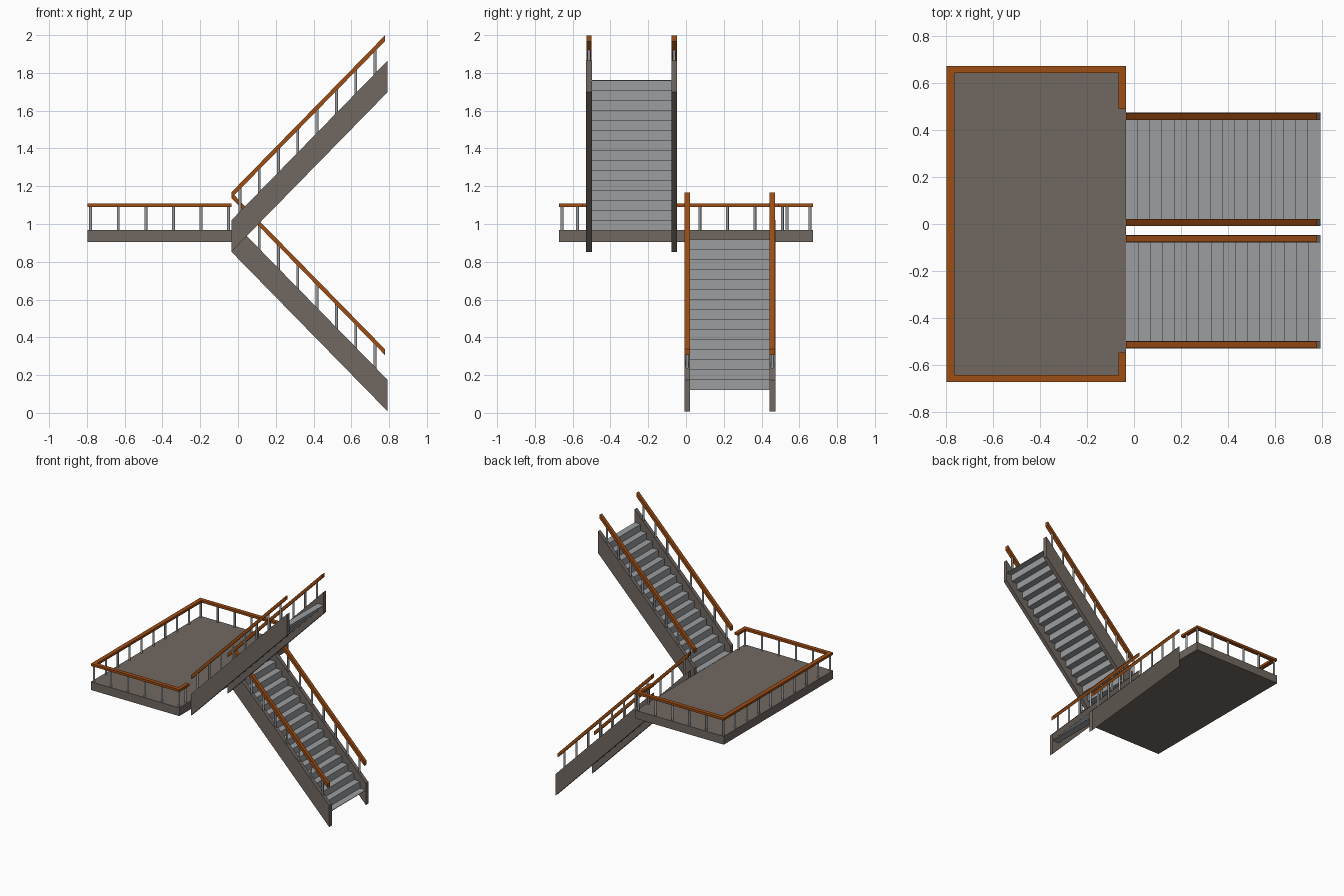
import bpy, bmesh, math
from mathutils import Vector

if "Cube" in bpy.data.objects:
    bpy.data.objects.remove(bpy.data.objects["Cube"])


def material(name, rgb):
    m = bpy.data.materials.new(name)
    m.diffuse_color = (*rgb, 1)
    m.use_nodes = True
    m.node_tree.nodes["Principled BSDF"].inputs["Base Color"].default_value = m.diffuse_color
    return m


BROWN = material("brown_grey", (0.165, 0.138, 0.120))
GREY = material("steel_grey", (0.33, 0.34, 0.35))
WOOD = material("orange_wood", (0.34, 0.075, 0.007))


def finish(name, bm, mat):
    bmesh.ops.recalc_face_normals(bm, faces=bm.faces)
    me = bpy.data.meshes.new(name)
    bm.to_mesh(me)
    bm.free()
    me.materials.append(mat)
    ob = bpy.data.objects.new(name, me)
    bpy.context.collection.objects.link(ob)
    return ob


def prism(name, pts, axis, lo, hi, mat):
    """Extrude a closed outline: (x, z) along y, or (x, y) along z."""
    bm = bmesh.new()
    if axis == 'y':
        vs = [bm.verts.new((a, lo, b)) for a, b in pts]
        d = Vector((0, hi - lo, 0))
    else:
        vs = [bm.verts.new((a, b, lo)) for a, b in pts]
        d = Vector((0, 0, hi - lo))
    f = bm.faces.new(vs)
    r = bmesh.ops.extrude_face_region(bm, geom=[f])
    bmesh.ops.translate(bm, vec=d, verts=[v for v in r['geom'] if isinstance(v, bmesh.types.BMVert)])
    return finish(name, bm, mat)


def posts(name, spots):
    """Round balusters, each spot is (x, y, z_low, z_high)."""
    bm = bmesh.new()
    for x, y, z0, z1 in spots:
        r = bmesh.ops.create_cone(bm, cap_ends=True, segments=10, radius1=0.008,
                                  radius2=0.008, depth=z1 - z0)
        bmesh.ops.translate(bm, vec=(x, y, (z0 + z1) / 2), verts=r['verts'])
    for f in bm.faces:
        f.smooth = len(f.verts) == 4
    return finish(name, bm, GREY)


X0, X1 = -0.035, 0.792          # flight ends
STEPS, RISE = 16, 0.845
RUN = (X1 - X0) / STEPS
H = RISE / STEPS
SLOPE = RISE / (X1 - X0)
W = 0.031                       # stringer and rail width


def flight(name, y0, y1, up):
    # height of the stringer's top edge at x
    def top(x):
        return 1.02 + SLOPE * (x - X0) * (1 if up else -1)

    # zigzag of treads and risers, as a thin folded sheet
    line = []
    for i in range(STEPS):
        a, b = X0 + i * RUN, X0 + (i + 1) * RUN
        z = 0.97 + i * H if up else 0.97 - (i + 1) * H
        line += [(a, z), (b, z)]
    t = 0.004
    s = t if up else -t
    under = [(x + s, z - t) for x, z in line]
    under[0] = (X0, under[0][1])
    under[-1] = (X1, under[-1][1])
    prism(name + "_steps", line + under[::-1], 'y', y0 + W - 0.003, y1 - W + 0.003, GREY)

    xe = 0.777
    for side, y in (("front", y0), ("back", y1 - W)):
        prism(f"{name}_{side}_stringer",
              [(X0, top(X0)), (X1, top(X1)), (X1, top(X1) - 0.167), (X0, top(X0) - 0.167)],
              'y', y, y + W, BROWN)
        prism(f"{name}_{side}_handrail",
              [(X0, top(X0) + 0.148), (xe, top(xe) + 0.148),
               (xe, top(xe) + 0.117), (X0, top(X0) + 0.117)],
              'y', y + 0.001, y + W - 0.001, WOOD)
        xs = [0.010 + 0.1022 * i for i in range(8)]
        posts(f"{name}_{side}_balusters",
              [(x, y + W / 2, top(x) - 0.012, top(x) + 0.13) for x in xs])


flight("upper_flight", -0.529, -0.047, True)
flight("lower_flight", -0.009, 0.473, False)

# landing slab
PX, PY = -0.796, 0.672
prism("landing", [(PX, -PY), (X0, -PY), (X0, PY), (PX, PY)], 'z', 0.904, 0.968, BROWN)

# landing handrail: one C-shaped band with short returns at the flights
ix, iy, rx, w = PX + 0.033, PY - 0.031, X0 - 0.030, X0
ya, yb = -0.547, 0.488
prism("landing_handrail",
      [(w, ya), (w, -PY), (PX, -PY), (PX, PY), (w, PY), (w, yb),
       (rx, yb), (rx, iy), (ix, iy), (ix, -iy), (rx, -iy), (rx, ya)],
      'z', 1.091, 1.109, WOOD)

# landing balusters
cx0, cx1, cy = PX + 0.016, X0 - 0.015, PY - 0.016
spots = [(cx0, -cy + 2 * cy * i / 9) for i in range(10)]
for i in range(1, 6):
    x = cx0 + (cx1 - cx0) * i / 5
    spots += [(x, -cy), (x, cy)]
spots += [(cx1, -0.575), (cx1, 0.535)]
posts("landing_balusters", [(x, y, 0.96, 1.095) for x, y in spots])
